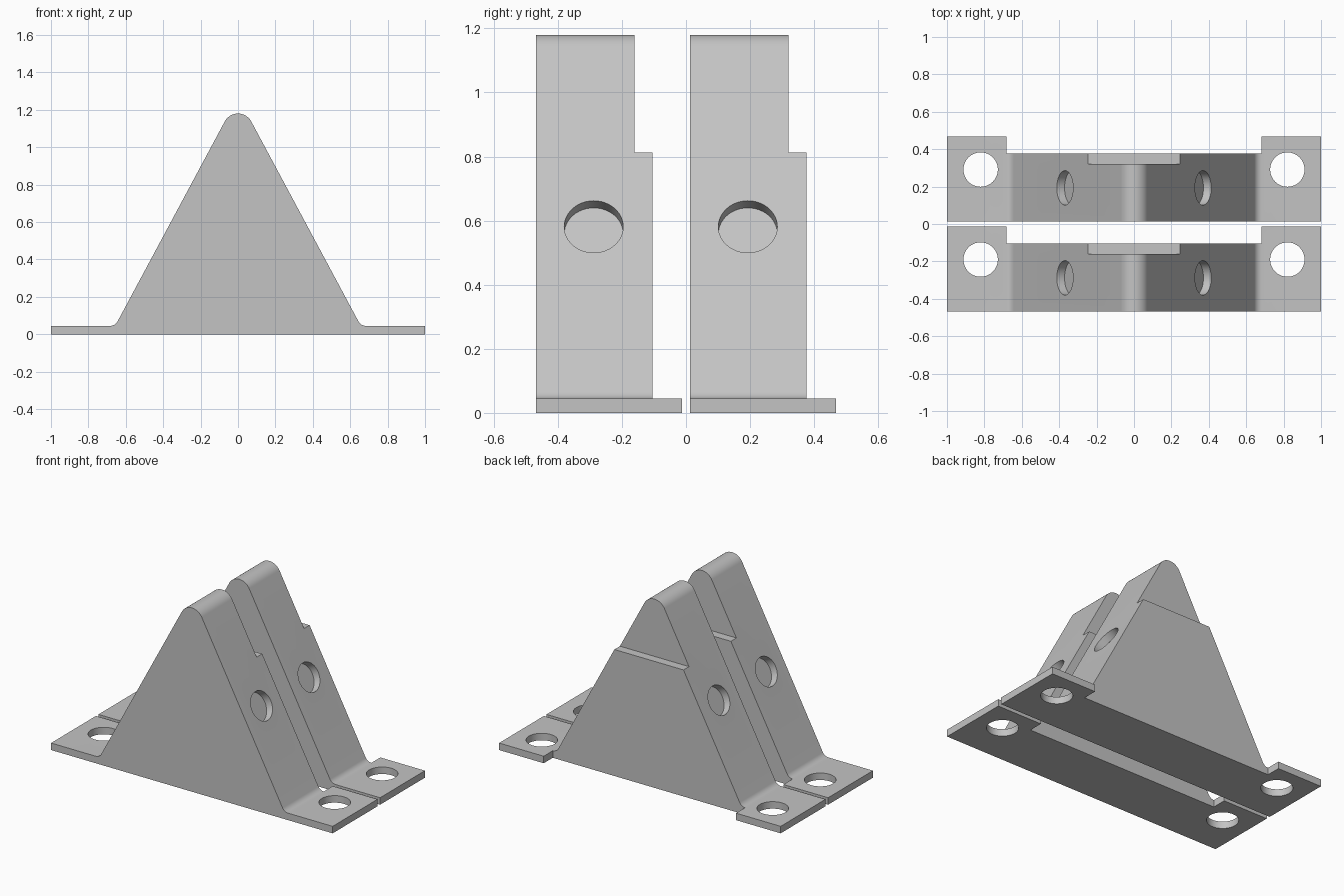
import bpy, math
from mathutils import Matrix, Vector

if "Cube" in bpy.data.objects:
    bpy.data.objects.remove(bpy.data.objects["Cube"])

gray = bpy.data.materials.new("light gray")
gray.diffuse_color = (0.55, 0.55, 0.55, 1)
gray.use_nodes = True
gray.node_tree.nodes["Principled BSDF"].inputs["Base Color"].default_value = gray.diffuse_color

SLOPE = math.radians(28.2)           # tilt of the side faces' normals
N = Vector((math.cos(SLOPE), 0, math.sin(SLOPE)))
D = 0.60                             # distance of side faces from the origin
BASE, TOP = 0.045, 1.18              # foot thickness, overall height
FRONT, BODY, STEP, DEPTH = -0.468, -0.105, -0.161, -0.013


def right_profile():
    """Right half of the outline, from the foot's bottom corner up to the apex."""
    pts = [(1, 0), (1, BASE)]
    # concave fillet where the foot meets the sloped side
    r = 0.045
    cz = BASE + r
    cx = (D + r - N.z * cz) / N.x
    for i in range(9):
        a = -math.pi / 2 - (math.pi / 2 - SLOPE) * i / 8
        pts.append((cx + r * math.cos(a), cz + r * math.sin(a)))
    # rounded apex
    r = (D - N.z * TOP) / (1 - N.z)
    for i in range(13):
        a = SLOPE + (math.pi / 2 - SLOPE) * i / 12
        pts.append((r * math.cos(a), TOP - r + r * math.sin(a)))
    return pts


def extrude_outline(name, y0, y1):
    half = right_profile()
    outline = half + [(-x, z) for x, z in reversed(half[:-1])]
    n = len(outline)
    verts = [(x, y, z) for y in (y0, y1) for x, z in outline]
    faces = [tuple(range(n)), tuple(range(2 * n - 1, n - 1, -1))]
    faces += [((i + 1) % n, i, n + i, n + (i + 1) % n) for i in range(n)]
    mesh = bpy.data.meshes.new(name)
    mesh.from_pydata(verts, [], faces)
    mesh.materials.append(gray)
    obj = bpy.data.objects.new(name, mesh)
    bpy.context.collection.objects.link(obj)
    return obj


def cut(target, cutter):
    cutter.name = "cutter"
    bpy.context.view_layer.objects.active = target
    mod = target.modifiers.new("cut", "BOOLEAN")
    mod.operation, mod.solver, mod.object = "DIFFERENCE", "EXACT", cutter
    bpy.ops.object.modifier_apply(modifier=mod.name)
    bpy.data.objects.remove(cutter)


def box(x, y0, y1, z0, z1):
    bpy.ops.mesh.primitive_cube_add(size=1, location=(0, (y0 + y1) / 2, (z0 + z1) / 2))
    obj = bpy.context.object
    obj.scale = (2 * x, y1 - y0, z1 - z0)
    return obj


def cylinder(radius, depth, center, axis):
    bpy.ops.mesh.primitive_cylinder_add(vertices=48, radius=radius, depth=depth)
    obj = bpy.context.object
    rot = Vector((0, 0, 1)).rotation_difference(axis).to_matrix().to_4x4()
    obj.matrix_world = Matrix.Translation(center) @ rot
    return obj


# front bracket: triangular block with feet
bracket = extrude_outline("front_bracket", FRONT, DEPTH)
# trim behind the body, leaving the two foot tabs
cut(bracket, box(0.683, BODY, 0.2, -0.2, 1.5))
# step behind the upper part
cut(bracket, box(0.5, STEP, 0.2, 0.812, 1.5))
for s in (1, -1):
    # screw hole through the foot
    cut(bracket, cylinder(0.092, 0.4, (0.82 * s, -0.19, 0), Vector((0, 0, 1))))
    # shallow round recess in the sloped side
    normal = Vector((N.x * s, 0, N.z))
    face_point = Vector(((D - N.z * 0.581) / N.x * s, -0.288, 0.581))
    cut(bracket, cylinder(0.092, 0.4, face_point + normal * (0.2 - 0.047), normal))

bpy.ops.object.select_all(action="DESELECT")
bracket.select_set(True)
bpy.context.view_layer.objects.active = bracket
bpy.ops.object.shade_smooth_by_angle(angle=math.radians(25))

# rear bracket: identical copy behind the first
rear = bracket.copy()
rear.data = bracket.data.copy()
rear.name = "rear_bracket"
rear.location.y = 0.481
bpy.context.collection.objects.link(rear)
